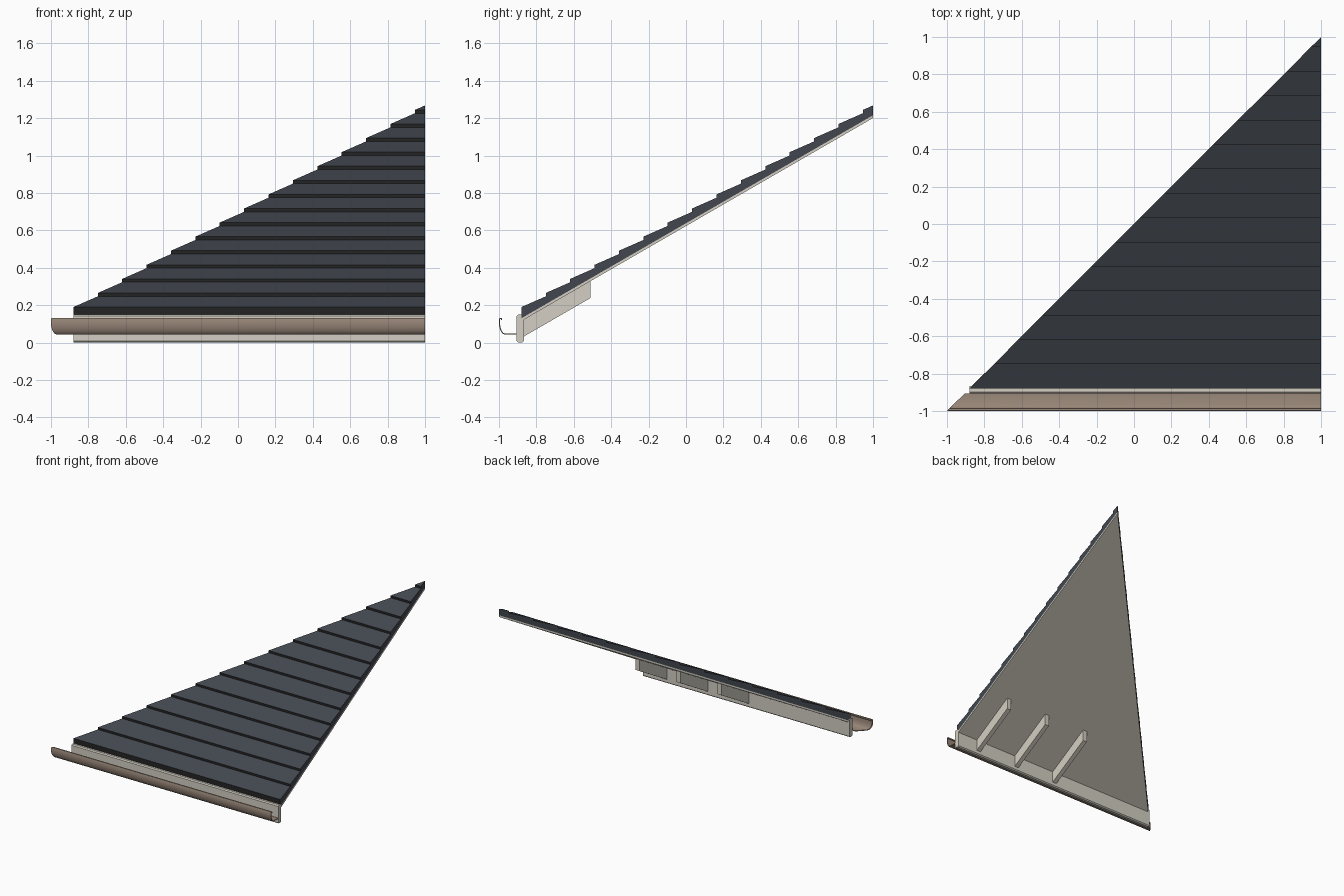
import bpy, bmesh, math

if "Cube" in bpy.data.objects:
    bpy.data.objects.remove(bpy.data.objects["Cube"])


def material(name, r, g, b):
    """Flat colour given as 0-255 sRGB, stored linear."""
    m = bpy.data.materials.new(name)
    lin = [(c / 255 / 12.92) if c < 11 else ((c / 255 + 0.055) / 1.055) ** 2.4 for c in (r, g, b)]
    m.diffuse_color = (*lin, 1)
    m.use_nodes = True
    m.node_tree.nodes["Principled BSDF"].inputs["Base Color"].default_value = m.diffuse_color
    return m


slate = material("slate", 66, 71, 79)
dark = material("dark tile edge", 36, 36, 36)
cream = material("cream timber", 212, 207, 195)
brown = material("brown gutter", 152, 134, 120)


def prism(name, profile, left, right, mats):
    """Run a (y, z) profile along x; left and right give x as functions of y."""
    bm = bmesh.new()
    a = [bm.verts.new((left(y), y, z)) for y, z in profile]
    b = [bm.verts.new((right(y), y, z)) for y, z in profile]
    n = len(profile)
    bm.faces.new(a)
    bm.faces.new(b[::-1])
    for i in range(n):
        j = (i + 1) % n
        bm.faces.new((a[i], b[i], b[j], a[j]))
    bmesh.ops.remove_doubles(bm, verts=bm.verts[:], dist=1e-5)
    bmesh.ops.recalc_face_normals(bm, faces=bm.faces[:])
    me = bpy.data.meshes.new(name)
    bm.to_mesh(me)
    bm.free()
    for m in mats:
        me.materials.append(m)
    ob = bpy.data.objects.new(name, me)
    bpy.context.collection.objects.link(ob)
    return ob


EAVE = -0.88
PITCH = math.tan(math.radians(30))


def deck_top(y):
    return 0.13 + (y - EAVE) * PITCH


def hip(y):
    return y


def end(y):
    return 1.0


# Overlapping tile courses as one stepped profile
step, butt, slope = 0.1304, 0.06, 0.44
profile = [(EAVE, deck_top(EAVE))]
y = EAVE
while y < 1:
    y2 = min(y + step, 1.0)
    z = deck_top(y) + butt
    profile += [(y, z), (y2, z + (y2 - y) * slope)]
    y = y2 if y2 < 1 else 2
profile.append((1.0, deck_top(1.0)))
tiles = prism("roof_tiles", profile, hip, end, [slate, dark])
for p in tiles.data.polygons:
    if p.normal.y < -0.9:          # exposed butt ends
        p.material_index = 1

# Deck boarding under the tiles
t = 0.015
prism("roof_deck", [(EAVE, deck_top(EAVE)), (1, deck_top(1)),
                    (1, deck_top(1) - t), (EAVE, deck_top(EAVE) - t)], hip, end, [cream])

# Fascia board with eased long edges
f, k, e = -0.905, -0.867, 0.008
prism("fascia_board", [(f + e, 0), (k - e, 0), (k, e), (k, 0.15 - e), (k - e, 0.15),
                       (f + e, 0.15), (f, 0.15 - e), (f, e)],
      lambda y: EAVE, end, [cream])

# Rafter tails behind the fascia
y0, y1 = -0.87, -0.51
for i in range(3):
    x = 0.80 - i * 0.373
    prism(f"rafter_tail_{i + 1}",
          [(y0, deck_top(y0) - t), (y1, deck_top(y1) - t), (y1, deck_top(y1) - 0.105),
           (y0, deck_top(y0) - 0.105)],
          lambda y: x - 0.018, lambda y: x + 0.018, [cream])

# Thin mitred gutter with a rolled front lip
outer = [(-0.905, 0.042), (-0.968, 0.042), (-0.98, 0.047), (-0.99, 0.06), (-0.997, 0.077),
         (-1.0, 0.095), (-1.0, 0.127), (-0.997, 0.132), (-0.986, 0.132), (-0.983, 0.128),
         (-0.983, 0.12)]
inner = [(-0.988, 0.12), (-0.988, 0.127), (-0.994, 0.127), (-0.994, 0.096), (-0.991, 0.079),
         (-0.985, 0.063), (-0.977, 0.052), (-0.967, 0.048), (-0.905, 0.048)]
gutter = prism("gutter", outer + inner, hip, end, [brown])
bpy.context.view_layer.objects.active = gutter
gutter.select_set(True)
bpy.ops.object.shade_smooth_by_angle(angle=math.radians(35))
